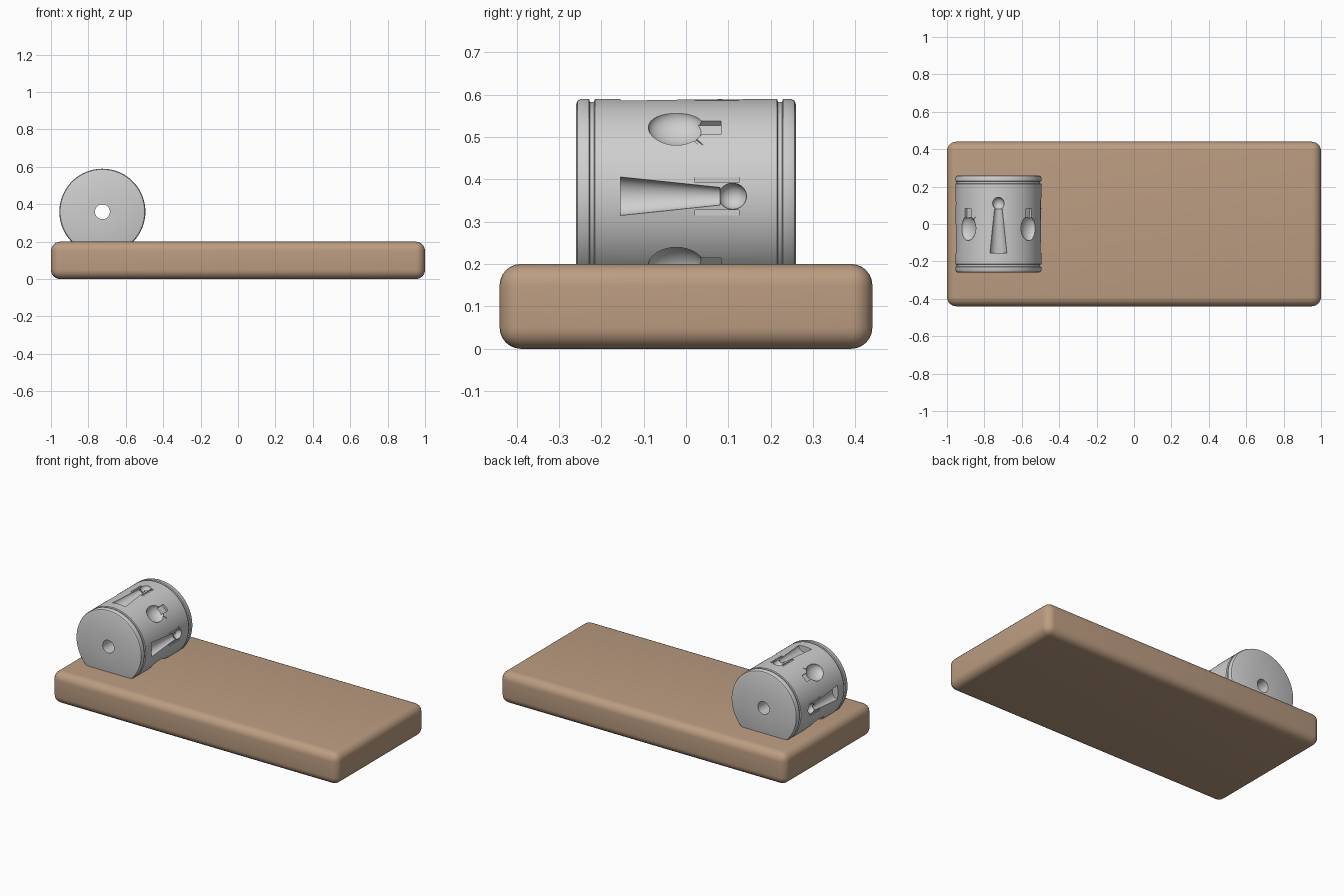
import bpy, bmesh, math
from mathutils import Matrix, Vector

if "Cube" in bpy.data.objects:
    bpy.data.objects.remove(bpy.data.objects["Cube"])

R = 0.23
CENTRE = Vector((-0.725, 0, 0.36))


def material(name, rgb):
    m = bpy.data.materials.new(name)
    m.diffuse_color = (*rgb, 1)
    m.use_nodes = True
    m.node_tree.nodes["Principled BSDF"].inputs["Base Color"].default_value = m.diffuse_color
    return m


clay = material("tan clay", (0.50, 0.335, 0.22))
stone = material("grey stone", (0.62, 0.62, 0.62))


def make(name, bm, mat=None, coll=None):
    bmesh.ops.recalc_face_normals(bm, faces=bm.faces)
    me = bpy.data.meshes.new(name)
    bm.to_mesh(me)
    bm.free()
    ob = bpy.data.objects.new(name, me)
    (coll or bpy.context.scene.collection).objects.link(ob)
    if mat:
        me.materials.append(mat)
    return ob


def smooth(ob, angle):
    bpy.ops.object.select_all(action='DESELECT')
    ob.select_set(True)
    bpy.context.view_layer.objects.active = ob
    bpy.ops.object.shade_smooth_by_angle(angle=math.radians(angle))


# Clay slab with rounded edges
bm = bmesh.new()
bmesh.ops.create_cube(bm, size=1, matrix=Matrix.Translation((0, 0, 0.1)) @ Matrix.Diagonal((2, 0.88, 0.2, 1)))
bmesh.ops.bevel(bm, geom=bm.edges[:], offset=0.05, segments=6, profile=0.5, affect='EDGES')
slab = make("clay_slab", bm, clay)
smooth(slab, 40)

# Stone roller: lathed profile (y, radius) with end rings and a through hole
half = [(0.26, 0.04), (0.26, R - 0.014), (0.256, R - 0.004), (0.246, R),
        (0.229, R), (0.227, R - 0.007), (0.217, R - 0.007), (0.215, R)]
profile = half + [(-y, r) for y, r in reversed(half)]
bm = bmesh.new()
N = 128
rings = []
for i in range(N):
    a = 2 * math.pi * i / N
    rings.append([bm.verts.new(CENTRE + Vector((r * math.cos(a), y, r * math.sin(a)))) for y, r in profile])
for i in range(N):
    p, q = rings[i], rings[(i + 1) % N]
    for j in range(len(profile)):
        k = (j + 1) % len(profile)
        bm.faces.new((p[j], p[k], q[k], q[j]))
roller = make("stone_roller", bm, stone)

# Engraving cutters: local x runs along the roller, y around it, z outward
cutters = bpy.data.collections.new("engraving_cutters")
bpy.context.scene.collection.children.link(cutters)


def frame(a):
    c, s = math.cos(a), math.sin(a)
    m = Matrix(((0, -s, c), (1, 0, 0), (0, c, s))).to_4x4()
    return Matrix.Translation(CENTRE + Vector((R * c, 0, R * s))) @ m


def cut_box(f, loc, size):
    bm = bmesh.new()
    bmesh.ops.create_cube(bm, size=1, matrix=f @ Matrix.Translation(loc) @ Matrix.Diagonal((*size, 1)))
    make("cut_bar", bm, stone, cutters)


def cut_ball(f, loc, radii):
    bm = bmesh.new()
    bmesh.ops.create_uvsphere(bm, u_segments=32, v_segments=18, radius=1,
                              matrix=f @ Matrix.Translation(loc) @ Matrix.Diagonal((*radii, 1)))
    make("cut_ball", bm, stone, cutters)


def cut_cone(f, x0, x1, r0, r1):
    bm = bmesh.new()
    m = f @ Matrix.Translation(((x0 + x1) / 2, 0, 0)) @ Matrix.Diagonal((1, 1, 0.85, 1)) @ Matrix.Rotation(math.pi / 2, 4, 'Y')
    bmesh.ops.create_cone(bm, cap_ends=True, segments=32, radius1=r0, radius2=r1, depth=x1 - x0, matrix=m)
    make("cut_robe", bm, stone, cutters)


for i in range(8):
    if i == 6:
        continue  # buried in the slab
    f = frame(i * math.pi / 4)
    if i % 2 == 0:
        # Standing figure: robe, head and two raised arms
        cut_cone(f, -0.155, 0.08, 0.046, 0.021)
        cut_ball(f, (0.11, 0, -0.001), (0.033, 0.031, 0.03))
        for s in (-1, 1):
            cut_box(f, (0.073, s * 0.039, -0.002), (0.104, 0.012, 0.012))
    else:
        # Animal: body, neck and small horn
        cut_ball(f, (-0.023, 0, 0), (0.066, 0.054, 0.035))
        cut_box(f, (0.05, 0, 0), (0.066, 0.044, 0.032))
        h = f @ Matrix.Translation((0.029, -0.046, 0)) @ Matrix.Rotation(-0.8, 4, 'Z')
        cut_box(h, (0, 0, -0.003), (0.026, 0.008, 0.01))

mod = roller.modifiers.new("engraving", 'BOOLEAN')
mod.operation = 'DIFFERENCE'
mod.operand_type = 'COLLECTION'
mod.collection = cutters
mod.solver = 'EXACT'
mod.use_self = True
bpy.context.view_layer.objects.active = roller
bpy.ops.object.modifier_apply(modifier=mod.name)
for ob in list(cutters.objects):
    bpy.data.objects.remove(ob)
bpy.data.collections.remove(cutters)
smooth(roller, 30)
